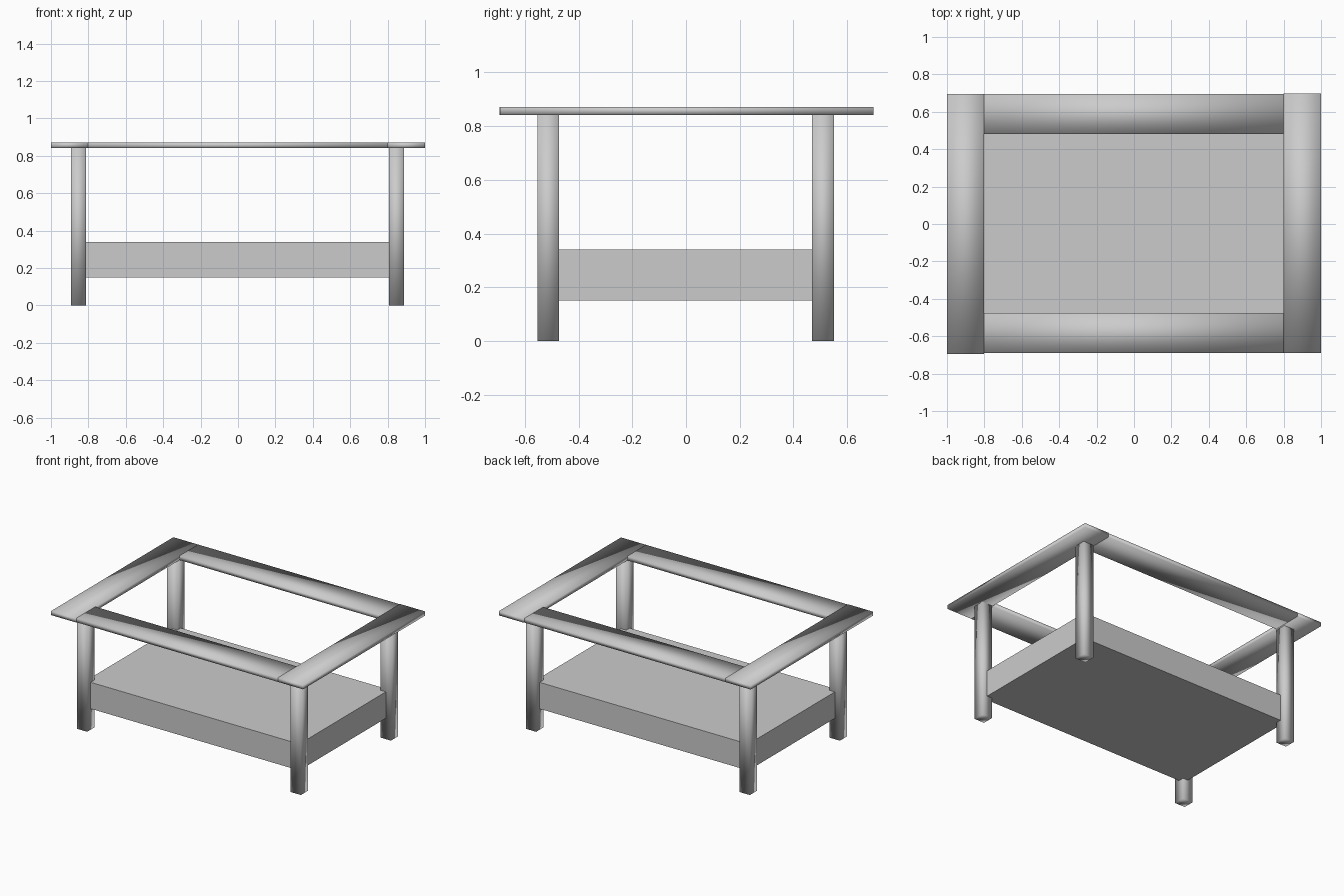
import bpy

if "Cube" in bpy.data.objects:
    bpy.data.objects.remove(bpy.data.objects["Cube"])


def box(name, lo, hi, smooth=False):
    """Axis-aligned box between two corners."""
    mid = [(a + b) / 2 for a, b in zip(lo, hi)]
    bpy.ops.mesh.primitive_cube_add(size=1, location=mid)
    ob = bpy.context.object
    ob.name = name
    ob.scale = [b - a for a, b in zip(lo, hi)]
    bpy.ops.object.transform_apply(location=False, rotation=False, scale=True)
    if smooth:
        bpy.ops.object.shade_smooth()
    return ob


UNDER, TOP = 0.842, 0.872      # underside and top of the frame
LEG = 0.0405                   # half the leg width
LEG_X = {"left": -0.853, "right": 0.847}
LEG_Y = {"front": -0.513, "back": 0.51}

# Four legs, soft shaded
for sx, x in LEG_X.items():
    for sy, y in LEG_Y.items():
        box(f"{sy}_{sx}_leg", (x - LEG, y - LEG, 0), (x + LEG, y + LEG, UNDER), True)

# Thick lower shelf, its corners meeting the leg centres
box("lower_shelf", (LEG_X["left"], LEG_Y["front"], 0.15),
    (LEG_X["right"], LEG_Y["back"], 0.34))

# Open top frame: end boards and long boards between them
box("left_end_board", (-1.0, -0.694, UNDER), (-0.802, 0.694, TOP), True)
box("right_end_board", (0.8, -0.69, UNDER), (1.0, 0.698, TOP), True)
box("front_board", (-0.802, -0.69, UNDER), (0.8, -0.476, TOP), True)
box("back_board", (-0.802, 0.481, UNDER), (0.8, 0.694, TOP), True)
